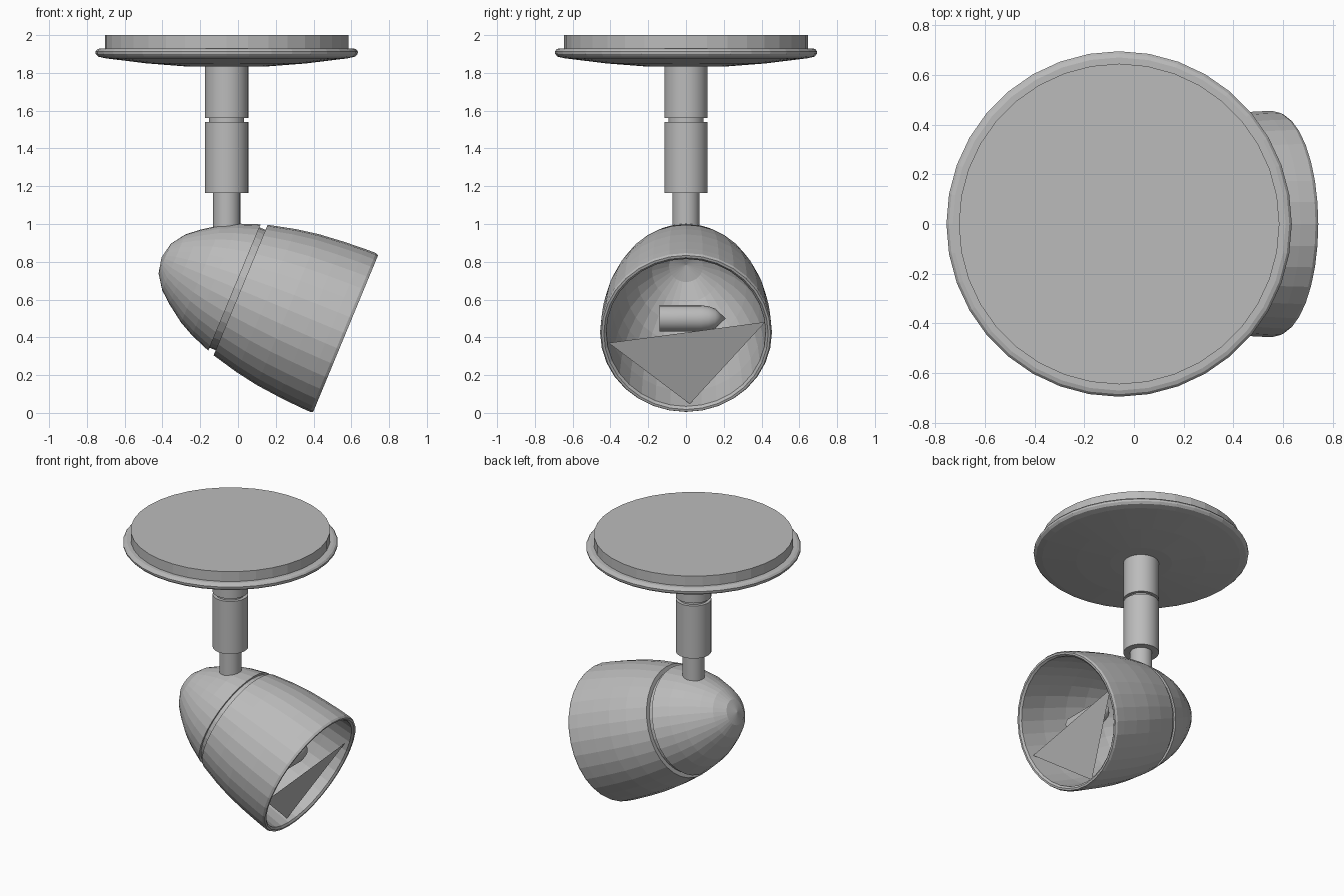
import bpy
import bmesh
from math import radians, tau, cos, sin

cube = bpy.data.objects.get("Cube")
if cube:
    bpy.data.objects.remove(cube)

metal = bpy.data.materials.new("satin_grey")
metal.use_nodes = True
grey = (0.5, 0.5, 0.5, 1)
metal.diffuse_color = grey
metal.node_tree.nodes["Principled BSDF"].inputs["Base Color"].default_value = grey


def place(name, bm, location, rotation):
    """Turn a bmesh into a placed object with the shared material."""
    mesh = bpy.data.meshes.new(name)
    bm.to_mesh(mesh)
    bm.free()
    mesh.materials.append(metal)
    obj = bpy.data.objects.new(name, mesh)
    obj.location, obj.rotation_euler = location, rotation
    bpy.context.collection.objects.link(obj)
    return obj


def lathe(name, profile, sides, location, rotation=(0, 0, 0), smooth=None):
    """Revolve (radius, height) points around the local z axis."""
    bm = bmesh.new()
    rings = []
    for r, h in profile:
        if r == 0:
            rings.append([bm.verts.new((0, 0, h))] * sides)
        else:
            rings.append([bm.verts.new((r * cos(tau * i / sides), r * sin(tau * i / sides), h))
                          for i in range(sides)])
    for low, high in zip(rings, rings[1:]):
        for i in range(sides):
            j = (i + 1) % sides
            corners = dict.fromkeys((low[i], low[j], high[j], high[i]))
            if len(corners) > 2:
                bm.faces.new(list(corners))
    bmesh.ops.recalc_face_normals(bm, faces=bm.faces)
    obj = place(name, bm, location, rotation)
    if smooth:
        bpy.ops.object.select_all(action="DESELECT")
        obj.select_set(True)
        bpy.context.view_layer.objects.active = obj
        bpy.ops.object.shade_smooth_by_angle(angle=radians(smooth))
    return obj


stem_at = (-0.06, 0, 0)

# Ceiling plate with a rounded lip and shallow underside
lathe("ceiling_plate", [(0, 1.833), (0.2, 1.833), (0.42, 1.85), (0.64, 1.877), (0.68, 1.886),
                        (0.693, 1.9), (0.695, 1.913), (0.685, 1.925), (0.67, 1.93),
                        (0.645, 1.93), (0.645, 2), (0, 2)], 36, stem_at)

# Stem: two sleeves split by a narrow neck, above a thin rod
lathe("stem", [(0, 0.97), (0.072, 0.97), (0.072, 1.165), (0.115, 1.165), (0.115, 1.54),
               (0.093, 1.54), (0.093, 1.56), (0.115, 1.56), (0.115, 1.84), (0, 1.84)],
      32, stem_at, smooth=30)

# Lamp head, tilted down, with its mouth centred on the origin of its frame
head_at, tilt = (0.57, 0, 0.42), (0, radians(112.5), 0)
lathe("rear_housing", [(0, -1.055), (0.085, -1.037), (0.16, -0.985), (0.214, -0.921),
                       (0.28, -0.827), (0.32, -0.748), (0.362, -0.637), (0.345, -0.637),
                       (0.345, -0.59)], 32, head_at, tilt)
lathe("front_shade", [(0.345, -0.602), (0.374, -0.602), (0.41, -0.455), (0.432, -0.33),
                      (0.445, -0.2), (0.453, -0.08), (0.455, -0.015), (0.448, 0),
                      (0.435, 0), (0.422, -0.012), (0.42, -0.05), (0.412, -0.2),
                      (0.39, -0.38), (0.36, -0.52), (0.32, -0.65), (0.26, -0.77),
                      (0.18, -0.87), (0.09, -0.93), (0, -0.95)], 32, head_at, tilt)

# Flat shield across the lower part of the mouth
bm = bmesh.new()
bm.faces.new([bm.verts.new(p) for p in ((0.07, -0.41, -0.04), (0.42, 0.02, -0.04),
                                        (-0.05, 0.42, -0.04))])
place("mouth_shield", bm, head_at, tilt)

# Bulb lying sideways in the shade
lathe("bulb", [(0, -0.14), (0.07, -0.14), (0.07, 0.08), (0.064, 0.12), (0.052, 0.155),
               (0, 0.21)], 16, (0.39, 0, 0.5), (radians(-90), 0, 0), smooth=25)
